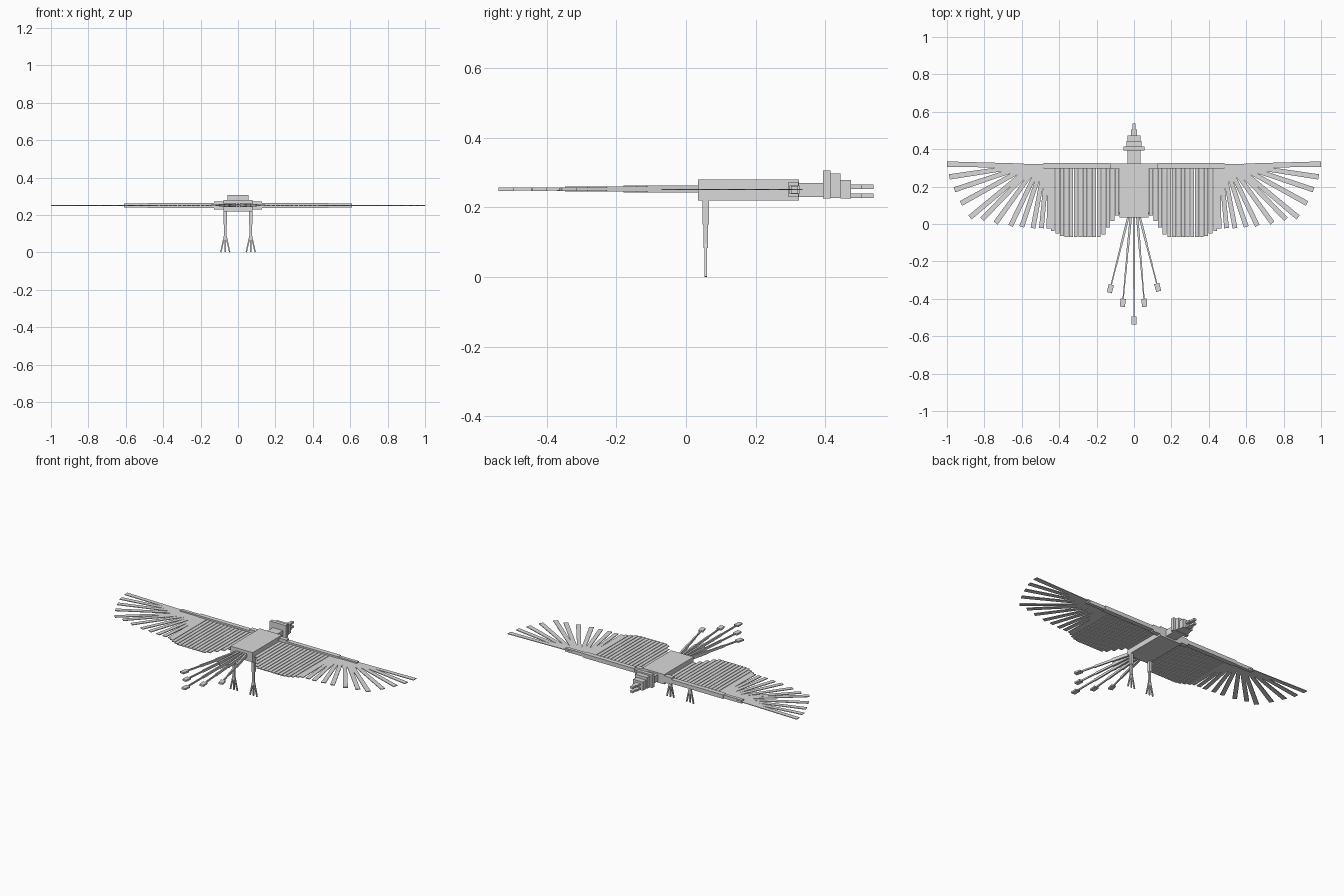
import bpy, bmesh
from mathutils import Vector

if "Cube" in bpy.data.objects:
    bpy.data.objects.remove(bpy.data.objects["Cube"])

grey = bpy.data.materials.new("plain light grey")
grey.diffuse_color = (0.7, 0.7, 0.7, 1)
grey.use_nodes = True
grey.node_tree.nodes["Principled BSDF"].inputs["Base Color"].default_value = grey.diffuse_color


def bar(bm, p0, p1, w0, w1, h0, h1, up=(0, 0, 1)):
    """Tapered four-sided bar from p0 to p1; w is sideways, h is along up."""
    p0, p1, up = Vector(p0), Vector(p1), Vector(up)
    side = (p1 - p0).normalized().cross(up).normalized()
    rings = []
    for p, w, h in ((p0, w0, h0), (p1, w1, h1)):
        rings.append([bm.verts.new(p + side * w / 2 * a + up * h / 2 * b)
                      for a, b in ((-1, -1), (1, -1), (1, 1), (-1, 1))])
    a, b = rings
    bm.faces.new(a[::-1])
    bm.faces.new(b)
    for i in range(4):
        j = (i + 1) % 4
        bm.faces.new((a[i], a[j], b[j], b[i]))


def box(bm, x0, x1, y0, y1, z0, z1):
    z = (z0 + z1) / 2
    x = (x0 + x1) / 2
    bar(bm, (x, y0, z), (x, y1, z), abs(x1 - x0), abs(x1 - x0), z1 - z0, z1 - z0)


def finish(bm, name):
    bmesh.ops.recalc_face_normals(bm, faces=bm.faces)
    me = bpy.data.meshes.new(name)
    bm.to_mesh(me)
    bm.free()
    me.materials.append(grey)
    bpy.context.collection.objects.link(bpy.data.objects.new(name, me))


def boxes(name, *items):
    bm = bmesh.new()
    for it in items:
        box(bm, *it)
    finish(bm, name)


# body, neck, stepped head and open beak
boxes("body", (-0.077, 0.077, 0.035, 0.324, 0.219, 0.28))
boxes("neck", (-0.035, 0.035, 0.324, 0.393, 0.229, 0.27))
boxes("head",
      (-0.056, 0.056, 0.393, 0.415, 0.225, 0.306),
      (-0.041, 0.041, 0.415, 0.443, 0.227, 0.297),
      (-0.034, 0.034, 0.443, 0.474, 0.225, 0.279))
for name, z0, z1 in (("upper_beak", 0.253, 0.265), ("lower_beak", 0.227, 0.239)):
    boxes(name, (-0.016, 0.016, 0.474, 0.506, z0, z1),
          (-0.009, 0.009, 0.506, 0.538, z0, z1))

# tips of the fanned flight feathers, from inner to outer
FAN = [(0.455, -0.025), (0.495, -0.022), (0.54, -0.022), (0.60, -0.015),
       (0.66, -0.01), (0.74, 0.005), (0.813, 0.025), (0.877, 0.035),
       (0.925, 0.11), (0.96, 0.183), (0.987, 0.252), (0.999, 0.32)]

for s, label in ((-1, "left"), (1, "right")):
    # wing arm
    boxes(label + "_shoulder", (s * 0.077, s * 0.127, 0.295, 0.323, 0.23, 0.272))
    boxes(label + "_wing_arm", (s * 0.127, s * 0.485, 0.297, 0.326, 0.238, 0.263),
          (s * 0.485, s * 0.61, 0.301, 0.321, 0.24, 0.261))

    # straight inner feathers
    bm = bmesh.new()
    for i in range(15):
        x = 0.09 + i * 0.0246
        end = -0.07
        if i < 4:
            end = (0.045, 0.015, -0.02, -0.055)[i]
        elif i > 11:
            end = (-0.064, -0.052, -0.038)[i - 12]
        bar(bm, (s * x, 0.31, 0.251), (s * x, end, 0.251), 0.021, 0.021, 0.004, 0.004)
    finish(bm, label + "_inner_feathers")

    # fanned outer feathers
    bm = bmesh.new()
    n = len(FAN) - 1
    for i, (tx, ty) in enumerate(FAN):
        t = i / n
        bar(bm, (s * (0.45 + 0.15 * t), 0.312, 0.251), (s * tx, ty, 0.251),
            0.023, 0.025 + 0.004 * t, 0.004, 0.004)
    finish(bm, label + "_outer_feathers")

    # leg with three toes
    x = s * 0.068
    boxes(label + "_leg", (x - 0.009, x + 0.009, 0.047, 0.066, 0.15, 0.22),
          (x - 0.006, x + 0.006, 0.05, 0.063, 0.083, 0.15))
    bm = bmesh.new()
    for dx in (-0.024, 0, 0.024):
        bar(bm, (x + dx * 0.1, 0.0565, 0.095), (x + dx, 0.0565, 0.001),
            0.008, 0.007, 0.008, 0.007, up=(0, 1, 0))
    finish(bm, label + "_toes")

# tail streamers with paddle tips
for i, (rx, tx, ty) in enumerate(((-0.03, -0.132, -0.367), (-0.017, -0.062, -0.443),
                                  (0, 0, -0.538), (0.017, 0.057, -0.443),
                                  (0.03, 0.132, -0.36))):
    root, tip = Vector((rx, 0.04, 0.252)), Vector((tx, ty, 0.252))
    d = (tip - root).normalized()
    L = (tip - root).length
    cuts = [0, 0.38 * L, 0.67 * L, L - 0.043]
    bm = bmesh.new()
    for k, (w, h) in enumerate(((0.012, 0.02), (0.009, 0.014), (0.007, 0.009))):
        bar(bm, root + d * cuts[k], root + d * cuts[k + 1], w, w, h, h)
    bar(bm, tip - d * 0.043, tip, 0.029, 0.027, 0.01, 0.01)
    finish(bm, "tail_streamer_%d" % (i + 1))
